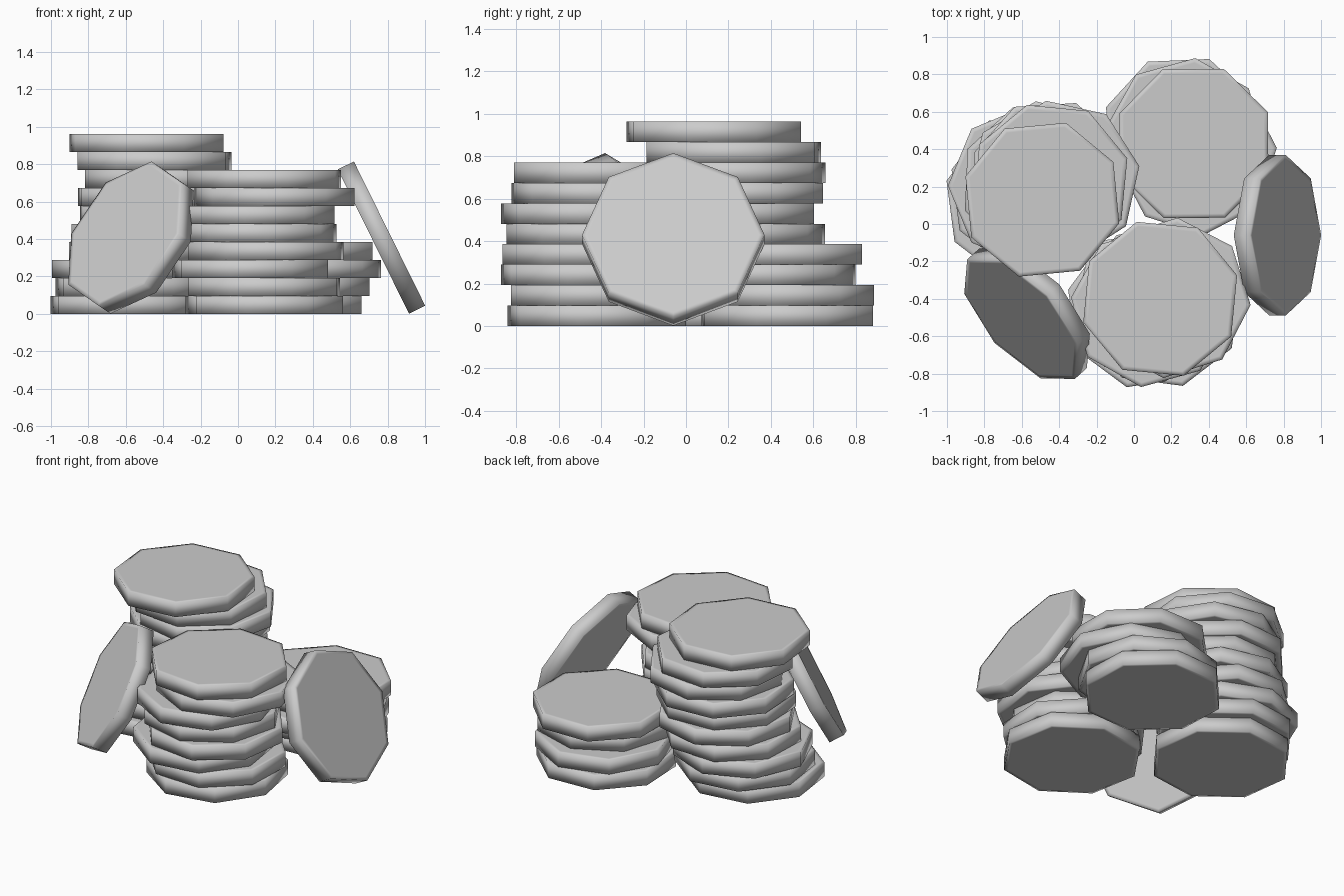
import bpy, bmesh, math
from mathutils import Matrix, Vector

if "Cube" in bpy.data.objects:
    bpy.data.objects.remove(bpy.data.objects["Cube"])

R, T, SIDES = 0.43, 0.0963, 8


def coin(name, center, phase, rot=Matrix.Identity(4)):
    """Smooth-shaded eight-sided disc with a narrow border loop on each face."""
    bm = bmesh.new()
    loops = []
    for r, z in ((R - 0.025, -T / 2), (R, -T / 2), (R, T / 2), (R - 0.025, T / 2)):
        loops.append([bm.verts.new((r * math.cos(a), r * math.sin(a), z))
                      for a in (math.radians(phase) + i * math.tau / SIDES
                                for i in range(SIDES))])
    for lo, hi in zip(loops, loops[1:]):
        for i in range(SIDES):
            j = (i + 1) % SIDES
            bm.faces.new((lo[i], lo[j], hi[j], hi[i]))
    bm.faces.new(loops[0][::-1])
    bm.faces.new(loops[-1])
    for f in bm.faces:
        f.smooth = True
    me = bpy.data.meshes.new(name)
    bm.to_mesh(me)
    bm.free()
    ob = bpy.data.objects.new(name, me)
    ob.matrix_world = Matrix.Translation(Vector(center)) @ rot
    bpy.context.collection.objects.link(ob)


# Stacks, bottom to top: x, y, rotation in degrees
stacks = {
    "front_stack": [(0.14, -0.42, 33), (0.14, -0.42, 20), (0.065, -0.455, 31),
                    (0.15, -0.45, 15), (0.10, -0.42, 8), (0.09, -0.445, 38),
                    (0.195, -0.395, -5), (0.14, -0.40, 17)],
    "left_stack": [(-0.587, 0.12, 30), (-0.56, 0.18, 30), (-0.565, 0.205, 0),
                   (-0.50, 0.22, 20), (-0.465, 0.23, 8), (-0.44, 0.20, 25),
                   (-0.45, 0.24, 26), (-0.395, 0.235, 10), (-0.447, 0.225, 17),
                   (-0.49, 0.13, 28)],
    "back_stack": [(0.255, 0.478, 25), (0.275, 0.46, 38), (0.335, 0.37, 5),
                   (0.32, 0.43, 23)],
}
for stack, coins in stacks.items():
    for i, (x, y, phase) in enumerate(coins):
        coin(f"{stack}_coin_{i + 1}", (x, y, T * (i + 0.5)), phase)

# Coins leaning against the stacks, standing on one corner
for name, center, heading in (("right_leaning_coin", (0.767, -0.06, 0.408), 0),
                              ("left_leaning_coin", (-0.572, -0.48, 0.408), 222)):
    rot = (Matrix.Rotation(math.radians(heading), 4, 'Z')
           @ Matrix.Rotation(math.radians(63.7), 4, 'Y'))
    coin(name, center, 0, rot)
